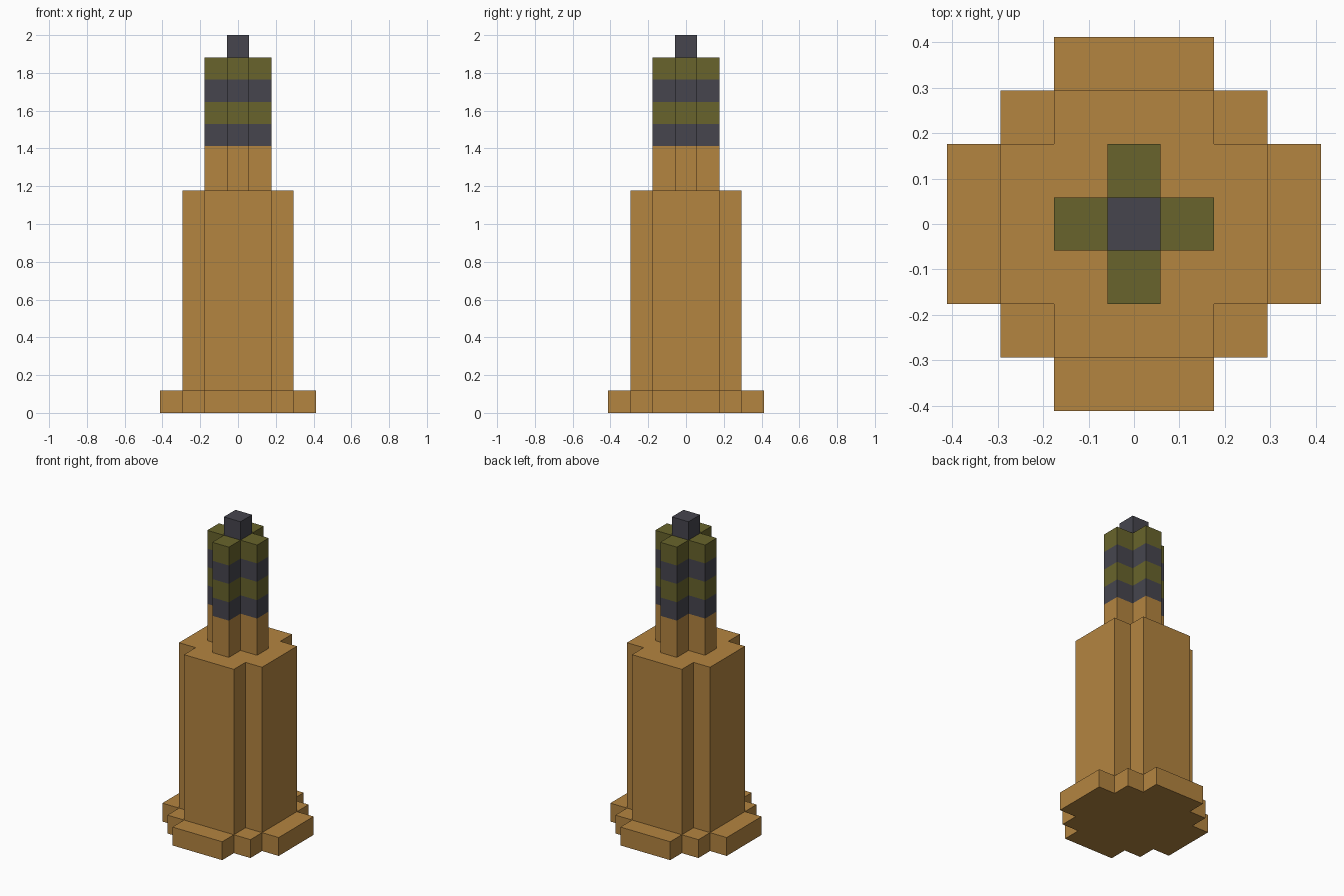
import bpy
import bmesh

if "Cube" in bpy.data.objects:
    bpy.data.objects.remove(bpy.data.objects["Cube"], do_unlink=True)

U = 2 / 17  # one block


def material(name, rgb):
    mat = bpy.data.materials.new(name)
    mat.use_nodes = True
    mat.diffuse_color = (*rgb, 1)
    mat.node_tree.nodes["Principled BSDF"].inputs["Base Color"].default_value = (*rgb, 1)
    return mat


TAN = material("tan", (0.456, 0.232, 0.051))
OLIVE = material("olive", (0.138, 0.127, 0.025))
SLATE = material("slate", (0.061, 0.060, 0.076))


def tower(name, quarter, levels, mats):
    """Extrude a four-fold symmetric outline through the levels, one material per layer."""
    outline, pts = [], quarter
    for _ in range(4):
        outline += pts
        pts = [(-y, x) for x, y in pts]
    bm = bmesh.new()
    rings = [[bm.verts.new((x * U, y * U, z * U)) for x, y in outline] for z in levels]
    palette = list(dict.fromkeys(mats))
    n = len(outline)
    for low, high, mat in zip(rings, rings[1:], mats):
        for i in range(n):
            j = (i + 1) % n
            face = bm.faces.new((low[i], low[j], high[j], high[i]))
            face.material_index = palette.index(mat)
    bm.faces.new(rings[0][::-1]).material_index = palette.index(mats[0])
    bm.faces.new(rings[-1]).material_index = palette.index(mats[-1])
    mesh = bpy.data.meshes.new(name)
    bm.to_mesh(mesh)
    bm.free()
    for mat in palette:
        mesh.materials.append(mat)
    bpy.context.collection.objects.link(bpy.data.objects.new(name, mesh))


def cross(reach, half_width):
    return [(reach, half_width), (half_width, half_width), (half_width, reach)]


# Stepped foot
tower("base", [(3.5, 1.5), (2.5, 1.5), (2.5, 2.5), (1.5, 2.5), (1.5, 3.5)], [0, 1], [TAN])
# Tall main shaft
tower("body", cross(2.5, 1.5), [1, 10], [TAN])
# Narrow banded neck
tower("neck", cross(1.5, 0.5), [10, 12, 13, 14, 15, 16], [TAN, SLATE, OLIVE, SLATE, OLIVE])
# Top block
tower("tip", [(0.5, 0.5)], [16, 17], [SLATE])
